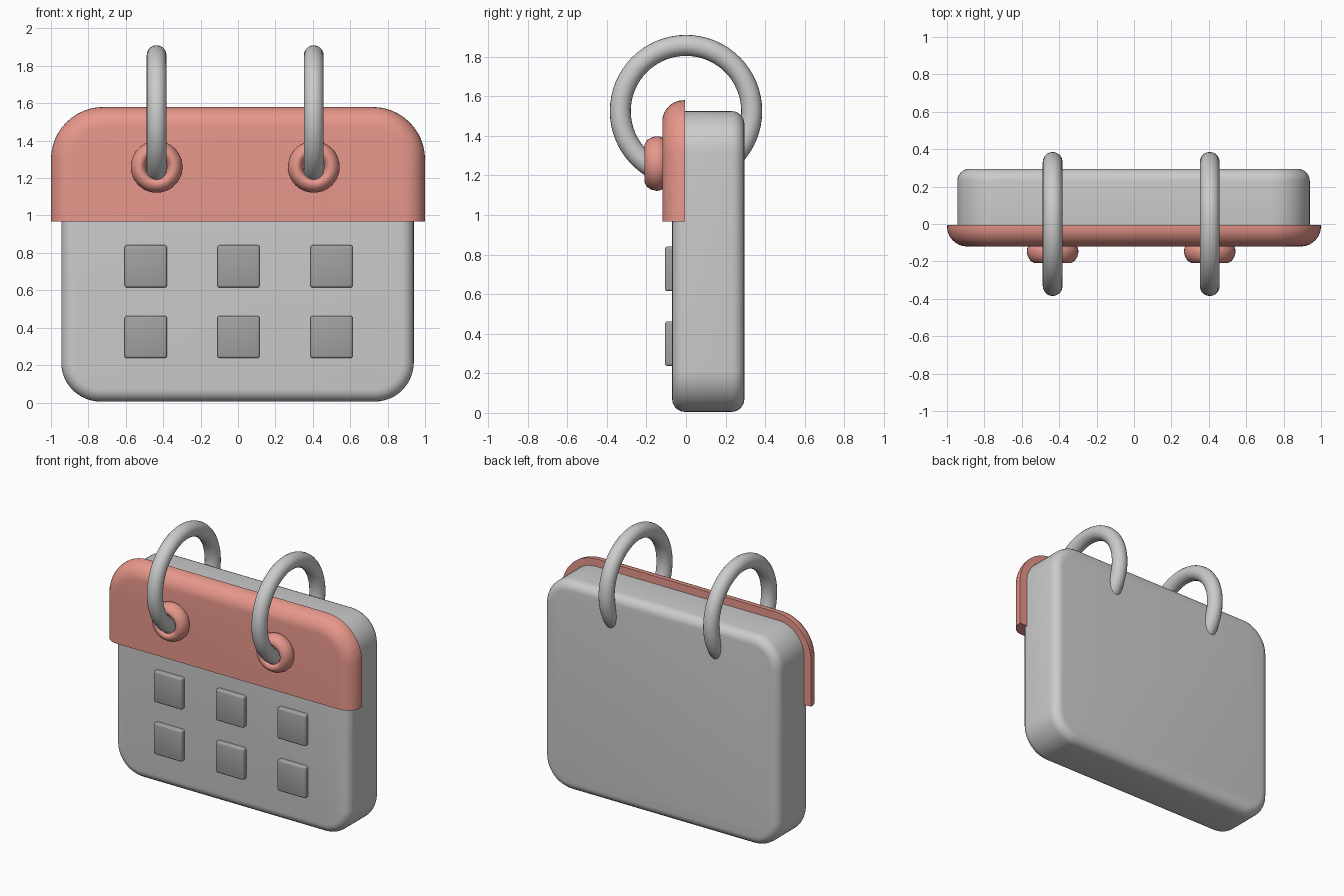
import bpy, bmesh, math
from math import sin, cos, pi

if "Cube" in bpy.data.objects:
    bpy.data.objects.remove(bpy.data.objects["Cube"])


def material(name, rgb):
    m = bpy.data.materials.new(name)
    m.diffuse_color = (*rgb, 1)
    m.use_nodes = True
    m.node_tree.nodes["Principled BSDF"].inputs["Base Color"].default_value = m.diffuse_color
    return m


RED = material("red", (0.80, 0.31, 0.26))
DARK = material("dark_grey", (0.36, 0.36, 0.36))
STEEL = material("ring_grey", (0.52, 0.52, 0.52))


def finish(name, bm, mat=None, angle=35):
    bmesh.ops.recalc_face_normals(bm, faces=bm.faces)
    me = bpy.data.meshes.new(name)
    bm.to_mesh(me)
    bm.free()
    ob = bpy.data.objects.new(name, me)
    bpy.context.collection.objects.link(ob)
    if mat:
        me.materials.append(mat)
    bpy.ops.object.select_all(action='DESELECT')
    ob.select_set(True)
    bpy.context.view_layer.objects.active = ob
    bpy.ops.object.shade_smooth_by_angle(angle=math.radians(angle))
    return ob


def rounded_rect(x0, x1, z0, z1, r_bottom, r_top, n=12):
    pts = []
    for sx, sz, start in ((1, 1, 0), (0, 1, 90), (0, 0, 180), (1, 0, 270)):
        r = r_top if sz else r_bottom
        cx = x1 - r if sx else x0 + r
        cz = z1 - r if sz else z0 + r
        for i in range(n + 1 if r else 1):
            a = math.radians(start + 90 * i / n)
            pts.append((cx + r * cos(a), cz + r * sin(a)))
    return pts


def slab(name, outline, y0, y1, bevel, pick, mat=None, segments=6):
    """Extrude an x-z outline from y0 to y1 and round the picked edges."""
    bm = bmesh.new()
    face = bm.faces.new([bm.verts.new((x, y0, z)) for x, z in outline])
    ext = bmesh.ops.extrude_face_region(bm, geom=[face], use_keep_orig=True)
    for v in ext["geom"]:
        if isinstance(v, bmesh.types.BMVert):
            v.co.y = y1
    bmesh.ops.recalc_face_normals(bm, faces=bm.faces)
    edges = [e for e in bm.edges if pick(e)]
    bmesh.ops.bevel(bm, geom=edges, offset=bevel, offset_type='OFFSET',
                    segments=segments, profile=0.5, affect='EDGES')
    return finish(name, bm, mat)


def at_y(e, y):
    return all(abs(v.co.y - y) < 1e-4 for v in e.verts)


def torus(name, x, z, major, minor, mat, nu=64, nv=20):
    """Ring lying in the y-z plane."""
    bm = bmesh.new()
    g = []
    for i in range(nu):
        a = 2 * pi * i / nu
        g.append([bm.verts.new((x + minor * sin(2 * pi * j / nv),
                                (major + minor * cos(2 * pi * j / nv)) * cos(a),
                                z + (major + minor * cos(2 * pi * j / nv)) * sin(a)))
                  for j in range(nv)])
    for i in range(nu):
        for j in range(nv):
            k, l = (i + 1) % nu, (j + 1) % nv
            bm.faces.new((g[i][j], g[k][j], g[k][l], g[i][l]))
    return finish(name, bm, mat)


def grommet(name, x, z, n=40):
    """Domed eyelet: a closed (radius, y) section turned about the y axis."""
    section = [(0.128, -0.115), (0.136, -0.13), (0.138, -0.15), (0.132, -0.175),
               (0.118, -0.197), (0.098, -0.209), (0.083, -0.208), (0.070, -0.198),
               (0.060, -0.175), (0.055, -0.15), (0.055, -0.115)]
    bm = bmesh.new()
    g = [[bm.verts.new((x + r * cos(2 * pi * i / n), y, z + r * sin(2 * pi * i / n)))
          for r, y in section] for i in range(n)]
    m = len(section)
    for i in range(n):
        for j in range(m):
            k, l = (i + 1) % n, (j + 1) % m
            bm.faces.new((g[i][j], g[k][j], g[k][l], g[i][l]))
    return finish(name, bm, RED)


# Page block, rounded front and back
slab("page_block", rounded_rect(-0.945, 0.94, 0.005, 1.525, 0.21, 0.21),
     -0.07, 0.295, 0.065, lambda e: at_y(e, -0.07) or at_y(e, 0.295))

# Red header cover, front rim rounded except along its straight bottom
slab("header_cover", rounded_rect(-1, 1, 0.968, 1.58, 0, 0.28),
     -0.12, -0.005, 0.108,
     lambda e: at_y(e, -0.12) and any(v.co.z > 0.97 for v in e.verts), RED, 8)

# Binder rings with their eyelets
for side, x in (("left", -0.435), ("right", 0.405)):
    torus(f"{side}_ring", x, 1.525, 0.332, 0.053, STEEL)
    grommet(f"{side}_eyelet", x, 1.26)

# Day squares, two rows of three
for row, z in enumerate((0.35, 0.728)):
    for col, x in enumerate((-0.493, 0.003, 0.5)):
        h = 0.113
        slab(f"day_square_{row}_{col}", rounded_rect(x - h, x + h, z - h, z + h, 0, 0),
             -0.106, -0.05, 0.012, lambda e: not at_y(e, -0.05), DARK, 3)
